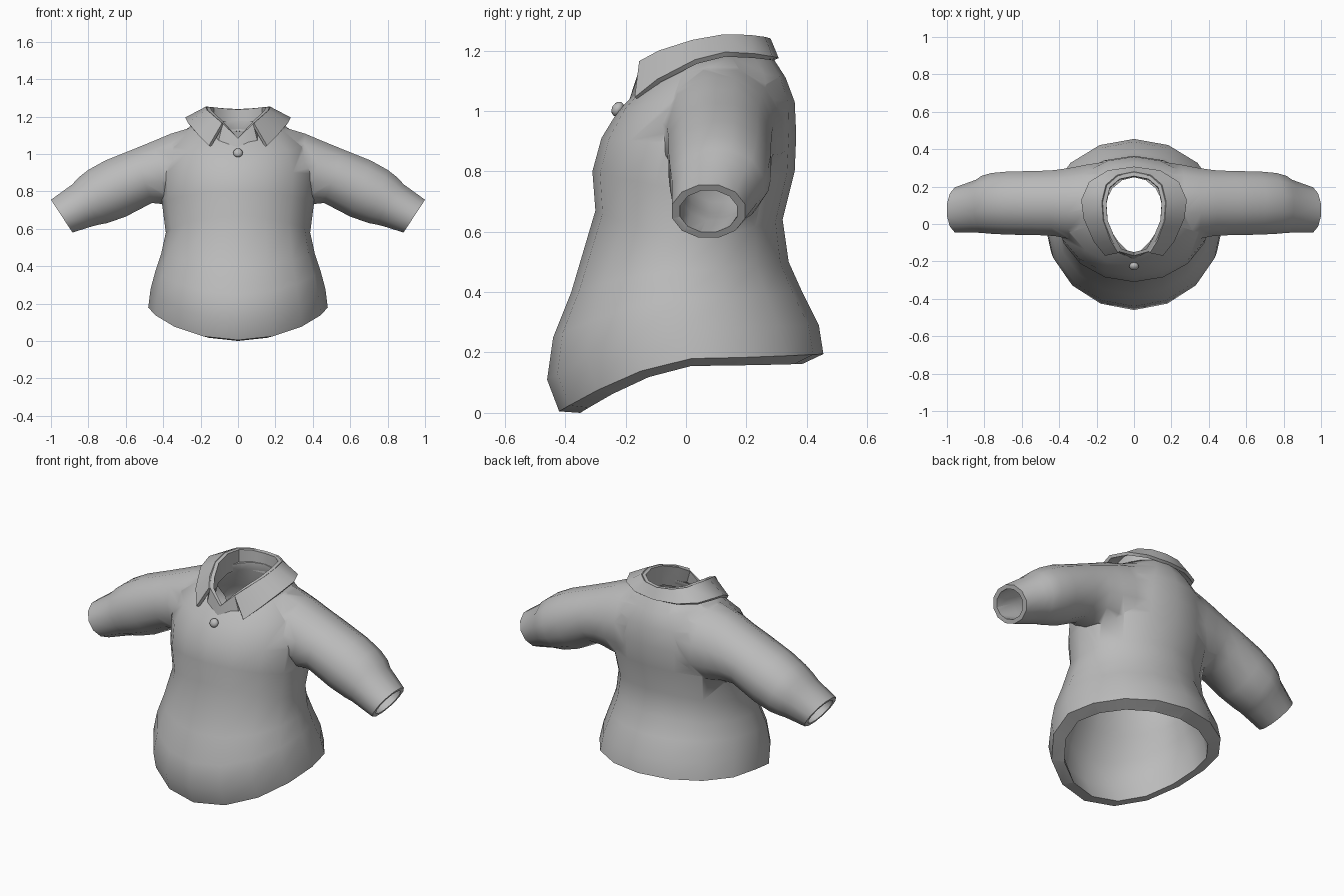
import bpy, bmesh, math
from mathutils import Vector

if "Cube" in bpy.data.objects:
    bpy.data.objects.remove(bpy.data.objects["Cube"])

cloth = bpy.data.materials.new("grey_cloth")
cloth.diffuse_color = (0.5, 0.5, 0.5, 1)
cloth.use_nodes = True
cloth.node_tree.nodes["Principled BSDF"].inputs["Base Color"].default_value = cloth.diffuse_color


def make_object(name, verts, faces):
    mesh = bpy.data.meshes.new(name)
    mesh.from_pydata(verts, [], faces)
    bm = bmesh.new()
    bm.from_mesh(mesh)
    bmesh.ops.recalc_face_normals(bm, faces=bm.faces)
    bm.to_mesh(mesh)
    bm.free()
    mesh.materials.append(cloth)
    obj = bpy.data.objects.new(name, mesh)
    bpy.context.collection.objects.link(obj)
    return obj


def loft(name, rings):
    """Closed solid through rings of equal point count."""
    n = len(rings[0])
    verts = [p for r in rings for p in r]
    faces = [(k * n + i, k * n + (i + 1) % n, (k + 1) * n + (i + 1) % n, (k + 1) * n + i)
             for k in range(len(rings) - 1) for i in range(n)]
    # fan caps around a centre point
    for start in (0, len(rings) * n - n):
        centre = sum((Vector(verts[start + i]) for i in range(n)), Vector()) / n
        verts.append(tuple(centre))
        faces += [(start + i, start + (i + 1) % n, len(verts) - 1) for i in range(n)]
    return make_object(name, verts, faces)


def apply_modifiers(obj):
    bpy.context.view_layer.objects.active = obj
    for m in list(obj.modifiers):
        bpy.ops.object.modifier_apply(modifier=m.name)


def boolean(obj, other, operation):
    m = obj.modifiers.new("cut", 'BOOLEAN')
    m.object, m.operation, m.solver = other, operation, 'EXACT'
    apply_modifiers(obj)
    bpy.data.objects.remove(other)


def smooth(obj, angle):
    bpy.ops.object.select_all(action='DESELECT')
    obj.select_set(True)
    bpy.context.view_layer.objects.active = obj
    bpy.ops.object.shade_smooth_by_angle(angle=math.radians(angle))


def torso_ring(yf, yb, hx, zf, zs, zb, pinch=0, n=16):
    """Oval ring: front y, back y, half width, heights at front, side, back."""
    pts = []
    for i in range(n):
        a = 2 * math.pi * i / n
        t = math.cos(a)
        x = hx * math.sin(a) * (1 - pinch * max(t, 0))
        z = zs + ((zf if t > 0 else zb) - zs) * abs(t) ** 1.5
        pts.append((x, (yf + yb) / 2 - t * (yb - yf) / 2, z))
    return pts


def sleeve_ring(s, top, bottom, yc, ry, scale=1, n=12):
    """Oval ring between a top and a bottom point in x, z."""
    c = (Vector(top) + Vector(bottom)) / 2
    h = (Vector(top) - Vector(bottom)) / 2 * scale
    pts = []
    for i in range(n):
        a = 2 * math.pi * (i + 0.5) / n
        u = math.cos(a) / math.cos(math.pi / n)
        pts.append((s * (c.x + h.x * u), yc + ry * scale * math.sin(a), c.y + h.y * u))
    return pts


# torso outline from hem to neck
TORSO = [(-.42, .455, .48, .005, .18, .195), (-.46, .44, .467, .11, .28, .29),
         (-.44, .385, .44, .25, .38, .40), (-.38, .34, .41, .40, .47, .50),
         (-.30, .32, .386, .67, .58, .64), (-.31, .36, .407, .80, .74, .80),
         (-.28, .365, .415, .91, .89, .92), (-.225, .36, .37, 1.0, 1.05, 1.03),
         (-.165, .33, .26, 1.06, 1.145, 1.11), (-.15, .285, .19, 1.075, 1.18, 1.18)]
HEM_INNER = (-.35, .385, .41, 0, .155, .162)
# sleeve outline from shoulder to cuff
SLEEVE = [((.16, 1.16), (.15, .70), .12, .22), ((.27, 1.135), (.23, .70), .112, .212),
          ((.36, 1.108), (.31, .71), .11, .197), ((.45, 1.07), (.385, .73), .112, .182),
          ((.56, 1.025), (.46, .738), .112, .177), ((.71, .965), (.60, .665), .112, .175),
          ((.80, .915), (.70, .63), .11, .168), ((.855, .872), (.745, .622), .105, .158),
          ((.885, .838), (.78, .613), .095, .146), ((1.0, .755), (.885, .58), .075, .125)]

# outer shell
shirt = loft("shirt_body", [torso_ring(*HEM_INNER)] + [torso_ring(*r) for r in TORSO])
for s in (-1, 1):
    boolean(shirt, loft("sleeve", [sleeve_ring(s, *r) for r in SLEEVE]), 'UNION')

# one hollow, open at hem, neck and cuffs
inside = [(-.35, .385, .411, -.1, .05, .06), (-.35, .385, .411, .003, .158, .165)]
for (f, b, w, zf, zs, zb), d in zip(TORSO[1:7], (.062, .058, .055, .05, .05, .05)):
    inside.append((f + d, b - d, w - d, zf, zs, zb))
inside += [(-.17, .30, .30, .99, 1.0, 1.0)]
rings = [torso_ring(*r) for r in inside]
rings += [torso_ring(-.155, .25, .163, z, z + .08, z + .08, .4) for z in (1.055, 1.3)]
hollow = loft("hollow", rings)
for s in (-1, 1):
    arm = [sleeve_ring(s, *r, scale=.78) for r in SLEEVE[1:]]
    arm.append(sleeve_ring(s, (1.093, .693), (.978, .518), .075, .125, .78))
    boolean(hollow, loft("sleeve_hollow", arm), 'UNION')
boolean(shirt, hollow, 'DIFFERENCE')
smooth(shirt, 55)


def neck_strip(name, stations, thickness):
    """Mirrored strip of (upper, lower) point pairs from front to back centre."""
    closed = stations[0][0][0] < 1e-4
    left = [[(-x, y, z) for x, y, z in st] for st in stations[:-1]]
    row = stations + left[::-1]
    if closed:
        row.pop()
    verts = [p for st in row for p in st]
    m = len(row)
    faces = [(2 * i, 2 * i + 1, 2 * ((i + 1) % m) + 1, 2 * ((i + 1) % m))
             for i in range(m if closed else m - 1)]
    obj = make_object(name, verts, faces)
    # keep the thickness on the neck side
    outward = sum(p.normal.x * p.center.x + p.normal.y * (p.center.y - .07)
                  for p in obj.data.polygons)
    if outward < 0:
        obj.data.flip_normals()
    mod = obj.modifiers.new("thickness", 'SOLIDIFY')
    mod.thickness, mod.offset = thickness, -1
    apply_modifiers(obj)
    smooth(obj, 35)
    return obj


# folded collar leaf: top edge, outer lower edge
top = [(.085, -.155, 1.165), (.125, -.09, 1.20), (.165, .02, 1.235), (.172, .12, 1.253),
       (.15, .21, 1.252), (.09, .262, 1.245), (0, .28, 1.24)]
low = [(.155, -.17, 1.045), (.215, -.095, 1.105), (.27, .03, 1.17), (.282, .13, 1.195),
       (.24, .225, 1.19), (.14, .287, 1.18), (0, .307, 1.175)]
neck_strip("collar", list(zip(top, low)), .018)

# standing neck band under the collar, meeting in a V at the front
band = [((0, -.17, 1.085), (0, -.19, 1.03))]
for i, (x, y, z) in enumerate(top):
    if i == 0:
        lower = (.11, -.142, 1.045)
    else:
        lower = (x * .97, y + (.01 if y < 0 else -.01), z - .12)
    band.append(((x - .004 * (x > 0), y + (.008 if y < 0 else -.004), z - .003), lower))
neck_strip("neck_band", band, .02)

# button
bpy.ops.mesh.primitive_uv_sphere_add(segments=12, ring_count=6, radius=.026,
                                     location=(0, -.226, 1.006),
                                     rotation=(math.radians(60), 0, 0))
button = bpy.context.object
button.name = "button"
button.scale = (1, 1, .75)
button.data.materials.append(cloth)
smooth(button, 50)
